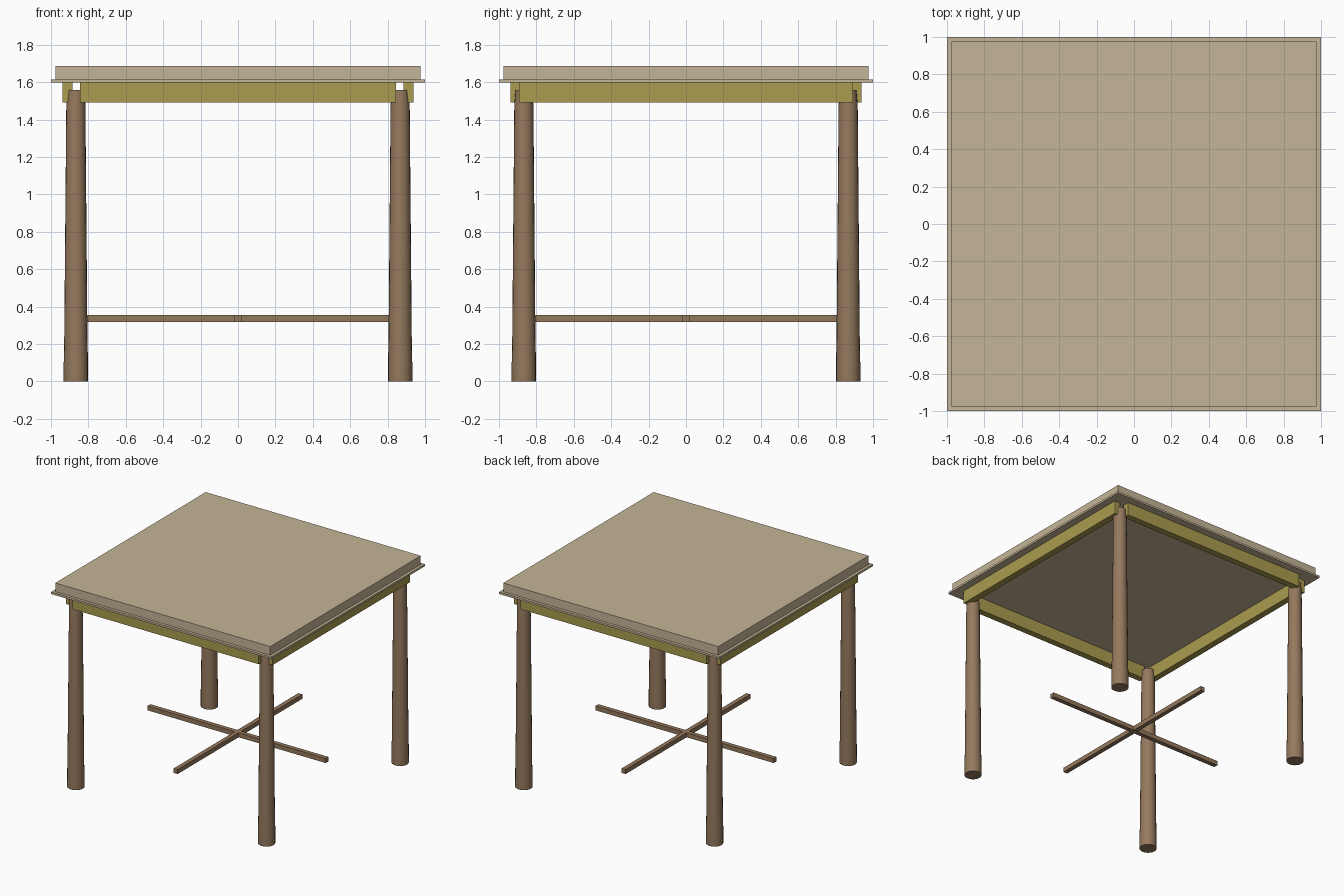
import bpy, bmesh, math

if "Cube" in bpy.data.objects:
    bpy.data.objects.remove(bpy.data.objects["Cube"])


def material(name, rgb):
    m = bpy.data.materials.new(name)
    m.diffuse_color = (*rgb, 1)
    m.use_nodes = True
    m.node_tree.nodes["Principled BSDF"].inputs["Base Color"].default_value = m.diffuse_color
    return m


TAN = material("tabletop_tan", (0.56, 0.46, 0.31))
OLIVE = material("apron_olive", (0.40, 0.33, 0.08))
BROWN = material("leg_brown", (0.30, 0.19, 0.11))


def add_object(name, bm, mat):
    bmesh.ops.recalc_face_normals(bm, faces=bm.faces)
    mesh = bpy.data.meshes.new(name)
    bm.to_mesh(mesh)
    bm.free()
    mesh.materials.append(mat)
    obj = bpy.data.objects.new(name, mesh)
    bpy.context.collection.objects.link(obj)
    return obj


def box(name, lo, hi, mat):
    bm = bmesh.new()
    bmesh.ops.create_cube(bm, size=1)
    for v in bm.verts:
        v.co = [(a + b) / 2 + c * (b - a) for a, b, c in zip(lo, hi, v.co)]
    return add_object(name, bm, mat)


def turned_leg(name, x, y, profile, mat, sides=20):
    bm = bmesh.new()
    rings = []
    for r, z in profile:
        rings.append([bm.verts.new((x + r * math.cos(2 * math.pi * i / sides),
                                    y + r * math.sin(2 * math.pi * i / sides), z))
                      for i in range(sides)])
    for a, b in zip(rings, rings[1:]):
        for i in range(sides):
            j = (i + 1) % sides
            bm.faces.new((a[i], a[j], b[j], b[i]))
    bm.faces.new(rings[0])
    bm.faces.new(rings[-1])
    obj = add_object(name, bm, mat)
    bpy.ops.object.select_all(action='DESELECT')
    obj.select_set(True)
    bpy.context.view_layer.objects.active = obj
    bpy.ops.object.shade_smooth_by_angle(angle=math.radians(40))


# Tabletop slab on a thin wider lip
box("tabletop_slab", (-0.977, -0.977, 1.613), (0.977, 0.977, 1.685), TAN)
box("tabletop_lip", (-1, -1, 1.597), (1, 1, 1.613), TAN)

# Aprons: front/back are shorter than the sides
for s, end, side in ((-1, "front", "left"), (1, "back", "right")):
    y0, y1 = sorted((s * 0.886, s * 0.939))
    box(end + "_apron", (-0.845, y0, 1.49), (0.845, y1, 1.597), OLIVE)
    box(side + "_apron", (y0, -0.892, 1.49), (y1, 0.892, 1.597), OLIVE)

# Tapered legs
LEG_PROFILE = [(0.065, 0), (0.0645, 0.14), (0.0625, 0.18), (0.051, 1.48), (0.044, 1.557)]
for sy, end in ((-1, "front"), (1, "back")):
    for sx, side in ((-1, "left"), (1, "right")):
        turned_leg(f"{end}_{side}_leg", sx * 0.867, sy * 0.867, LEG_PROFILE, BROWN)

# Crossed stretcher bars
box("long_stretcher", (-0.81, -0.018, 0.317), (0.81, 0.018, 0.354), BROWN)
box("cross_stretcher", (-0.018, -0.81, 0.317), (0.018, 0.81, 0.354), BROWN)
